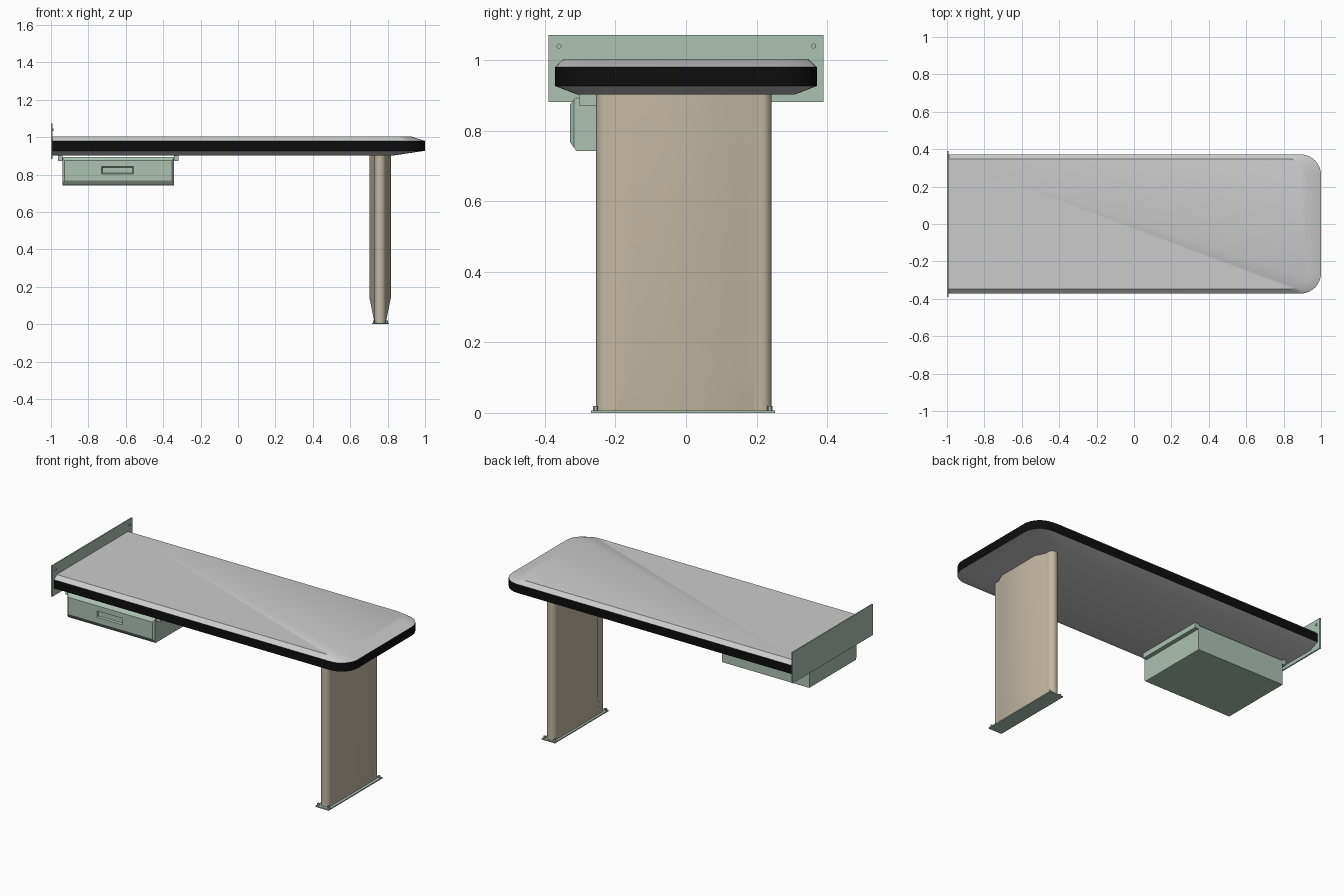
import bpy, bmesh, math
from mathutils import Vector

cube = bpy.data.objects.get("Cube")
if cube:
    bpy.data.objects.remove(cube, do_unlink=True)


def material(name, rgb):
    m = bpy.data.materials.new(name)
    m.use_nodes = True
    m.diffuse_color = (*rgb, 1)
    m.node_tree.nodes["Principled BSDF"].inputs["Base Color"].default_value = (*rgb, 1)
    return m


GREY = material("light grey laminate", (0.60, 0.60, 0.60))
BLACK = material("black edging", (0.004, 0.004, 0.004))
GREEN = material("pale green metal", (0.41, 0.54, 0.45))
BEIGE = material("beige leg", (0.54, 0.48, 0.36))


def finish(name, bm, *mats):
    bmesh.ops.recalc_face_normals(bm, faces=bm.faces[:])
    mesh = bpy.data.meshes.new(name)
    bm.to_mesh(mesh)
    bm.free()
    for m in mats:
        mesh.materials.append(m)
    mesh.shade_smooth()
    mesh.set_sharp_from_angle(angle=math.radians(25))
    obj = bpy.data.objects.new(name, mesh)
    bpy.context.collection.objects.link(obj)
    return obj


def loft(rings):
    """Skin closed rings of equal length and cap both ends."""
    bm = bmesh.new()
    loops = [[bm.verts.new(p) for p in ring] for ring in rings]
    for a, b in zip(loops, loops[1:]):
        for i in range(len(a)):
            j = (i + 1) % len(a)
            bm.faces.new((a[i], a[j], b[j], b[i]))
    bm.faces.new(loops[0])
    bm.faces.new(loops[-1])
    return bm


def box(name, x, y, z, mat):
    ring = [(x[0], y[0]), (x[1], y[0]), (x[1], y[1]), (x[0], y[1])]
    return finish(name, loft([[(*p, h) for p in ring] for h in z]), mat)


def disc(name, centre, radius, depth, axis, mat, sides=12):
    bm = bmesh.new()
    bmesh.ops.create_cone(bm, cap_ends=True, segments=sides, radius1=radius,
                          radius2=radius, depth=depth)
    rot = Vector((0, 0, 1)).rotation_difference(Vector(axis)).to_matrix()
    bmesh.ops.rotate(bm, verts=bm.verts[:], matrix=rot)
    bmesh.ops.translate(bm, verts=bm.verts[:], vec=centre)
    return finish(name, bm, mat)


# Table top: square at the wall end, rounded corners at the free end
def top_ring(end, half, radius, z):
    pts = [(-0.992, -half, z)]
    for side in (-1, 1):
        arc = []
        for k in range(9):
            a = math.pi / 2 * k / 8
            arc.append((end - radius + radius * math.sin(a),
                        side * (half - radius + radius * math.cos(a)), z))
        pts += arc if side < 0 else arc[::-1]
    return pts + [(-0.992, half, z)]


bm = loft([top_ring(0.84, 0.31, 0.09, 0.903),
           top_ring(1.0, 0.372, 0.11, 0.927),
           top_ring(1.0, 0.372, 0.11, 0.98),
           top_ring(0.926, 0.347, 0.09, 1.003)])
bm.normal_update()
for f in bm.faces:
    centre = f.calc_center_median()
    if abs(f.normal.z) < 0.05 and 0.93 < centre.z < 0.975:
        f.material_index = 1
# The wall end is banded only between the two bevels
finish("table_top", bm, GREY, BLACK)


# Leg: rounded ends, raised flat panels that taper off near the floor
def leg_ring(panel, shoulder, z):
    quarter = [panel, shoulder]
    for k in range(7):
        a = math.pi / 2 * k / 6
        quarter.append((0.03 * math.cos(a), 0.219 + 0.03 * math.sin(a)))
    half = quarter + [(-x, y) for x, y in quarter[-2::-1]]
    pts = half + [(-x, -y) for x, y in half]
    return [(x + 0.76, y - 0.006, z) for x, y in pts]


RAISED = ((0.057, 0.14), (0.03, 0.20))
finish("leg", loft([leg_ring((0.03, 0.195), (0.03, 0.20), 0.007),
                    leg_ring(*RAISED, 0.14),
                    leg_ring(*RAISED, 0.904)]), BEIGE)

# Floor plate and its bolts
box("floor_plate", (0.716, 0.807), (-0.27, 0.252), (0, 0.007), GREEN)
for x in (0.727, 0.796):
    for y in (-0.256, 0.238):
        disc("floor_bolt", (x, y, 0.012), 0.007, 0.016, (0, 0, 1), GREEN, 6)

# Wall plate and its bolts
box("wall_plate", (-1.0, -0.992), (-0.39, 0.39), (0.882, 1.072), GREEN)
for y in (-0.36, 0.362):
    disc("wall_bolt", (-0.991, y, 1.04), 0.007, 0.008, (1, 0, 0), GREEN)

# Drawer body and the two hanging rails
box("drawer_body", (-0.938, -0.342), (-0.312, 0.14), (0.742, 0.893), GREEN)
for x in (-0.95, -0.33):
    box("drawer_rail", (x - 0.013, x + 0.013), (-0.303, 0.14), (0.872, 0.904), GREEN)


# Drawer front: bevelled panel with a recessed pull
def front_ring(x0, x1, z0, z1, y):
    return [(x0, y, z0), (x1, y, z0), (x1, y, z1), (x0, y, z1)]


finish("drawer_front", loft([front_ring(-0.938, -0.342, 0.744, 0.895, -0.311),
                             front_ring(-0.938, -0.342, 0.752, 0.889, -0.318),
                             front_ring(-0.927, -0.353, 0.768, 0.874, -0.329),
                             front_ring(-0.73, -0.558, 0.803, 0.842, -0.329),
                             front_ring(-0.725, -0.563, 0.808, 0.837, -0.320)]), GREEN)
